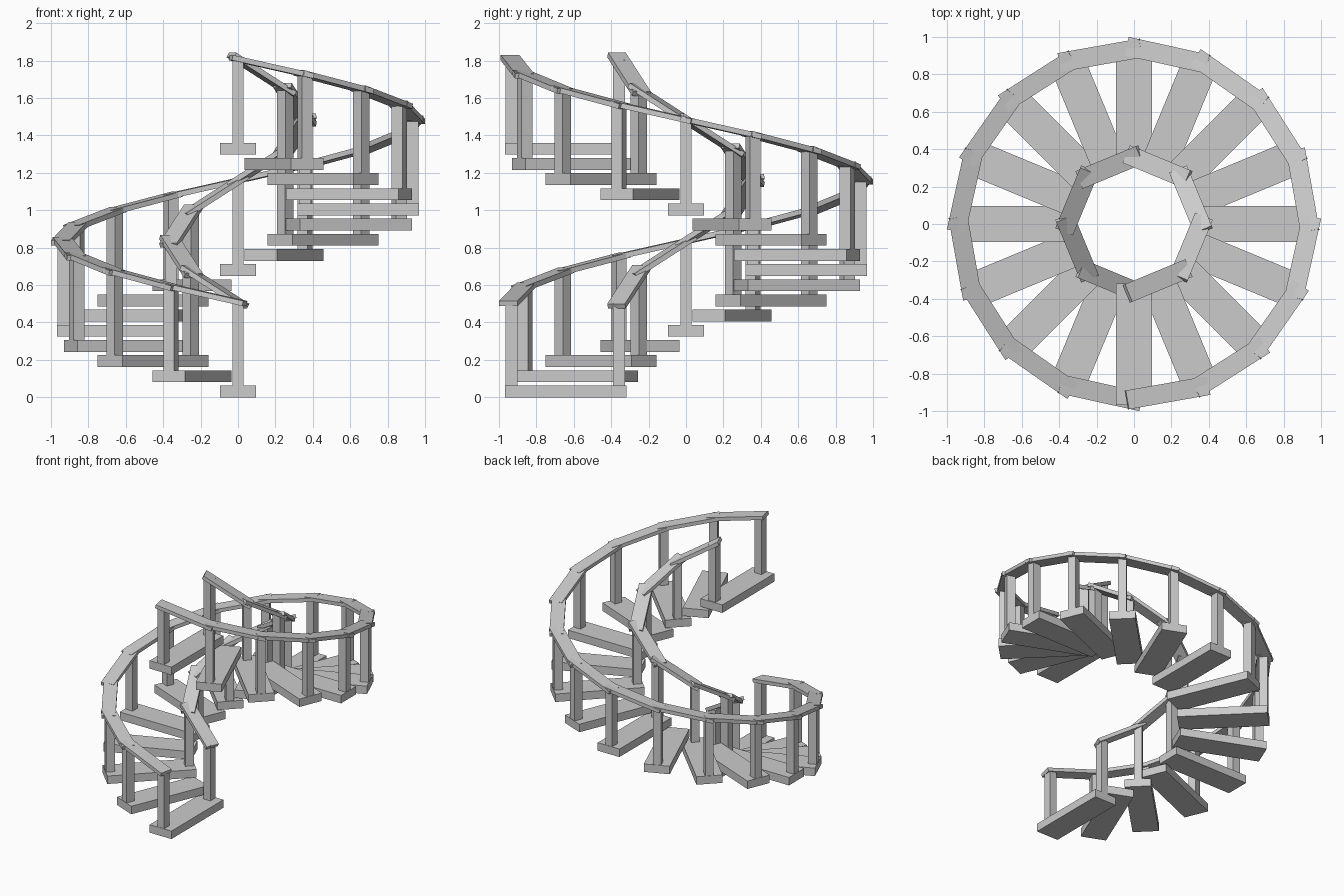
import bpy
from math import radians, sin, cos, hypot
from mathutils import Matrix, Vector

if "Cube" in bpy.data.objects:
    bpy.data.objects.remove(bpy.data.objects["Cube"])

STEPS = 16          # treads per full turn
TURN = radians(360 / STEPS)
RISE = 0.0811       # height gained per tread
RAIL_Z = 0.51       # rail centre above the tread base


def box(name, size, matrix):
    """Box of a given size placed by a matrix."""
    bpy.ops.mesh.primitive_cube_add(size=1)
    ob = bpy.context.object
    ob.name = name
    ob.data.transform(matrix @ Matrix.Diagonal((*size, 1)))
    return ob


def angle(i):
    return radians(-90) - i * TURN


def on_step(i, radius, z):
    """Frame at tread i: local x points outward."""
    return Matrix.Rotation(angle(i), 4, 'Z') @ Matrix.Translation((radius, 0, i * RISE + z))


def rail_point(i, radius):
    return Vector((radius * cos(angle(i)), radius * sin(angle(i)), i * RISE + RAIL_Z))


def railing(side, post_radius, rail_radius, every, yaw):
    # upright posts
    for i in range(0, STEPS + 1, every):
        box(f"{side}_post", (0.064, 0.06, 0.445), on_step(i, post_radius, 0.06 + 0.2225))
    # straight overlapping rail pieces between posts
    for i in range(0, STEPS, every):
        a, b = rail_point(i, rail_radius), rail_point(i + every, rail_radius)
        d = b - a
        along = d.normalized()
        across = Vector((-d.y, d.x, 0)).normalized()
        up = along.cross(across)
        frame = Matrix((along, across, up)).transposed().to_4x4()
        overlap = 0.076 * d.length / hypot(d.x, d.y)
        m = Matrix.Translation((a + b) / 2) @ Matrix.Rotation(yaw, 4, 'Z') @ frame
        box(f"{side}_rail", (d.length + overlap, 0.102, 0.028), m)


# treads
for i in range(STEPS + 1):
    box("tread", (0.65, 0.19, 0.063), on_step(i, 0.643, 0.0315))

railing("outer", 0.933, 0.938, 1, radians(-1.2))
railing("inner", 0.357, 0.357, 2, 0)
